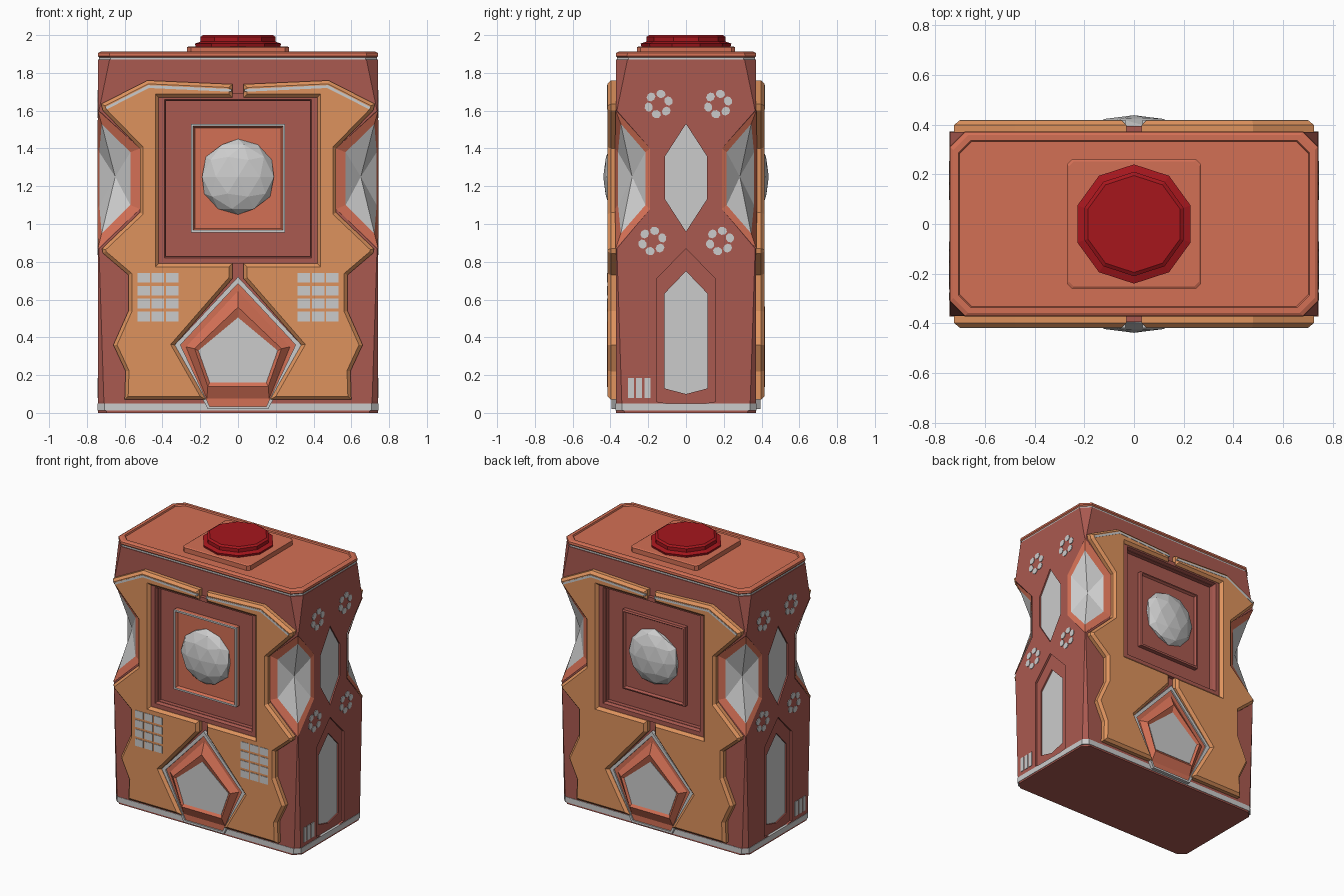
import bpy, bmesh, math

if "Cube" in bpy.data.objects:
    bpy.data.objects.remove(bpy.data.objects["Cube"])


def material(name, rgb):
    m = bpy.data.materials.new(name)
    m.diffuse_color = (*rgb, 1)
    m.use_nodes = True
    m.node_tree.nodes["Principled BSDF"].inputs["Base Color"].default_value = m.diffuse_color
    return m


BROWN = material("brown", (0.40, 0.10, 0.08))
CORAL = material("coral", (0.65, 0.16, 0.09))
ORANGE = material("orange", (0.73, 0.29, 0.11))
RED = material("red", (0.38, 0.008, 0.012))


def finish(name, bm, mat, mirror):
    bmesh.ops.recalc_face_normals(bm, faces=bm.faces)
    me = bpy.data.meshes.new(name)
    bm.to_mesh(me)
    bm.free()
    ob = bpy.data.objects.new(name, me)
    bpy.context.collection.objects.link(ob)
    if mat:
        me.materials.append(mat)
    if mirror:
        mod = ob.modifiers.new("mirror", 'MIRROR')
        mod.use_axis = ('x' in mirror, 'y' in mirror, False)
        mod.use_mirror_merge = False
    return ob


def loft(name, rings, mat=None, mirror="", cap=True):
    """Skin closed rings that all have the same number of points."""
    bm = bmesh.new()
    vs = [[bm.verts.new(p) for p in r] for r in rings]
    n = len(rings[0])
    for a, b in zip(vs, vs[1:]):
        for i in range(n):
            j = (i + 1) % n
            bm.faces.new((a[i], a[j], b[j], b[i]))
    if cap:
        bm.faces.new(vs[0])
        bm.faces.new(vs[-1])
    return finish(name, bm, mat, mirror)


def front(pts, y):
    return [(x, y, z) for x, z in pts]


def side(pts, x):
    return [(x, y, z) for y, z in pts]


def sym(pts):
    """Complete a right-hand half outline by reflecting it."""
    return pts + [(-a, b) for a, b in reversed(pts) if a > 0]


def rect(h, z0, z1):
    return [(h, z0), (h, z1), (-h, z1), (-h, z0)]


def octagon(z, hx, hy, cx, cy):
    q = [(hx - cx, -hy), (hx, cy - hy), (hx, hy - cy), (hx - cx, hy)]
    return [(x, y, z) for x, y in q + [(-x, -y) for x, y in q]]


# Main body: corner chamfers widen around the corner gems
body = loft("body", [octagon(z, 0.74, 0.37, cx, cy) for z, cx, cy in (
    (0, .045, .045), (.06, .03, .03), (.87, .004, .004), (1.08, .22, .18),
    (1.40, .22, .18), (1.60, .004, .004), (1.87, .06, .06))], BROWN)

ARCH_OUT = sym([(0, .03), (.155, .06), (.155, .71), (0, .87)])
ARCH_IN = sym([(0, .10), (.115, .13), (.115, .63), (0, .75)])
HEX = sym([(0, .96), (.11, 1.13), (.11, 1.36), (0, 1.53)])
cutters = []
for s in (-1, 1):
    cutters += [
        loft("cutter", [front(rect(.38, .83, 1.65), s * .34), front(rect(.38, .83, 1.65), s * .5)]),
        loft("cutter", [side(ARCH_OUT, s * .725), side(ARCH_OUT, s * .8)]),
        loft("cutter", [side(ARCH_IN, s * .705), side(ARCH_IN, s * .8)]),
        loft("cutter", [side(HEX, s * .715), side(HEX, s * .8)])]
bpy.context.view_layer.objects.active = body
for c in cutters:
    m = body.modifiers.new("cut", 'BOOLEAN')
    m.operation, m.solver, m.object = 'DIFFERENCE', 'EXACT', c
    bpy.ops.object.modifier_apply(modifier=m.name)
    bpy.data.objects.remove(c)

# Grey bands at the foot and below the lid
loft("foot_band", [octagon(z, .743, .373, .035, .035) for z in (.012, .05)])
loft("neck_band", [octagon(z, .735, .365, .06, .06) for z in (1.85, 1.885)])

# Lid with a shallow tray
loft("lid", [octagon(z, .74 - d, .37 - d, c, c) for z, d, c in (
    (1.875, .012, .06), (1.89, -.002, .06), (1.905, 0, .06), (1.912, .012, .06),
    (1.912, .033, .05), (1.902, .037, .05))], CORAL)

# Push button on its base
loft("button_base", [octagon(z, .27 - d, .26 - d, .02, .02) for z, d in (
    (1.90, 0), (1.935, 0), (1.94, .008))], CORAL)
deca = [(math.sin(k * math.pi / 5), math.cos(k * math.pi / 5)) for k in range(10)]
loft("push_button", [[(x * r, y * r, z) for x, y in deca] for z, r in (
    (1.935, .235), (1.955, .24), (1.965, .21), (1.99, .21), (2.0, .195))], RED)

# Orange face panels, four mirrored C-shaped halves with bevelled edge
PANEL = [(.03, 1.74), (.48, 1.76), (.725, 1.635), (.715, 1.60), (.52, 1.40), (.52, 1.06),
         (.72, .87), (.715, .845), (.58, .73), (.58, .54), (.66, .36), (.595, .22),
         (.60, .07), (.17, .07), (.335, .36), (.03, .71), (.03, .79), (.42, .79),
         (.42, 1.67), (.03, 1.67)]
bm = bmesh.new()
face = bm.faces.new([bm.verts.new(p) for p in front(PANEL, -.36)])
ext = bmesh.ops.extrude_face_region(bm, geom=[face])['geom']
for v in ext:
    if isinstance(v, bmesh.types.BMVert):
        v.co.y = -.416
if not face.is_valid or len([f for f in bm.faces if len(f.verts) == len(PANEL)]) < 2:
    bm.faces.new([v for v in bm.verts if v.co.y > -.4])
rim = [e for e in bm.edges if all(v.co.y < -.41 for v in e.verts)]
bmesh.ops.bevel(bm, geom=rim, offset=.018, segments=1, affect='EDGES', clamp_overlap=True)
finish("face_panel", bm, ORANGE, "xy")

# Grey trim along the panel's top edge
TRIM = [(.035, 1.715), (.475, 1.735), (.70, 1.62), (.695, 1.607), (.472, 1.72), (.035, 1.70)]
loft("panel_trim", [front(TRIM, -.40), front(TRIM, -.418)], None, "xy")

# Square display recess: frame, plate, faceted dome
loft("display_frame", [front(rect(a, .83 - a + .38, 1.65 + a - .38), y) for a, y in (
    (.42, -.35), (.42, -.395), (.39, -.395), (.38, -.36))], BROWN, "y", cap=False)
for name, s, mat in (("front_plate", -1, CORAL), ("back_plate", 1, BROWN)):
    loft(name, [front(rect(.25 - d, .955 + d, 1.53 - d), s * y) for d, y in (
        (0, .33), (0, .37), (.012, .375), (.022, .36))], mat)
loft("plate_trim", [front(rect(a, 1.2425 - a - .0375, 1.2425 + a + .0375), y) for a, y in (
    (.25, -.365), (.25, -.379), (.238, -.379), (.238, -.36))], cap=False)
bm = bmesh.new()
bmesh.ops.create_icosphere(bm, subdivisions=2, radius=.2)
for v in bm.verts:
    v.co = (v.co.x, v.co.y * .39 - .36, v.co.z + 1.25)
finish("display_dome", bm, None, "y")

# Pentagon emblem plate: grey border, coral frame, grey gem
def penta(w, apex, mid, bw, base):
    return sym([(0, apex), (w, mid), (bw, base)])


P0, P1 = penta(.335, .72, .36, .16, .02), penta(.305, .685, .36, .15, .035)
P2, P3 = penta(.275, .645, .35, .165, .075), penta(.23, .56, .34, .16, .14)
P4 = penta(.21, .505, .33, .15, .16)
loft("pentagon_border", [front(P0, -.35), front(P0, -.395), front(P1, -.395), front(P1, -.36)],
     None, "y", cap=False)
loft("pentagon_frame", [front(P1, -.35), front(P1, -.385), front(P2, -.385), front(P3, -.418),
                        front(P4, -.405)], CORAL, "y")
loft("pentagon_gem", [front(P4, -.40), front(P4, -.408)], None, "y")

# Keypads, front only
for i in range(3):
    for j in range(4):
        x, z = .348 + .076 * i, .51 + .0685 * j
        key = [(x - .033, z - .026), (x + .033, z - .026), (x + .033, z + .026), (x - .033, z + .026)]
        loft("key", [front(key, -.40), front(key, -.419)], None, "x")

# Corner gems in coral frames
OUTER = [(.742, -.372, 1.60), (.52, -.376, 1.40), (.52, -.376, 1.08), (.742, -.372, .87),
         (.744, -.19, 1.08), (.744, -.19, 1.40)]
INNER = [(.722, -.345, 1.53), (.57, -.36, 1.38), (.57, -.36, 1.10), (.722, -.345, .95),
         (.734, -.215, 1.10), (.734, -.215, 1.38)]
loft("corner_frame", [OUTER, INNER], CORAL, "xy", cap=False)
bm = bmesh.new()
ring = [bm.verts.new(p) for p in INNER]
mid = bm.verts.new((.65, -.285, 1.25))
for k in range(6):
    bm.faces.new((ring[k], ring[(k + 1) % 6], mid))
finish("corner_gem", bm, None, "xy")

# Side windows
loft("side_hex_window", [side(HEX, .71), side(HEX, .73)], None, "x")
loft("side_arch_window", [side(ARCH_IN, .70), side(ARCH_IN, .715)], None, "x")

# Petal rosettes on the sides
for cy, cz in ((-.145, 1.635), (.17, 1.635), (-.178, .91), (.18, .91)):
    for k in range(6):
        a = k * math.pi / 3 + .3
        petal = []
        for t in range(8):
            u, v = .055 + .022 * math.cos(t * math.pi / 4), .025 * math.sin(t * math.pi / 4)
            petal.append((cy + u * math.cos(a) - v * math.sin(a), cz + u * math.sin(a) + v * math.cos(a)))
        loft("petal", [side(petal, .73), side(petal, .744)], None, "x")

# Vent bars near the lower front corner of each side
for k in range(3):
    y = -.292 + .044 * k
    bar = [(y - .016, .08), (y + .016, .08), (y + .016, .185), (y - .016, .185)]
    loft("vent_bar", [side(bar, .73), side(bar, .744)], None, "x")
